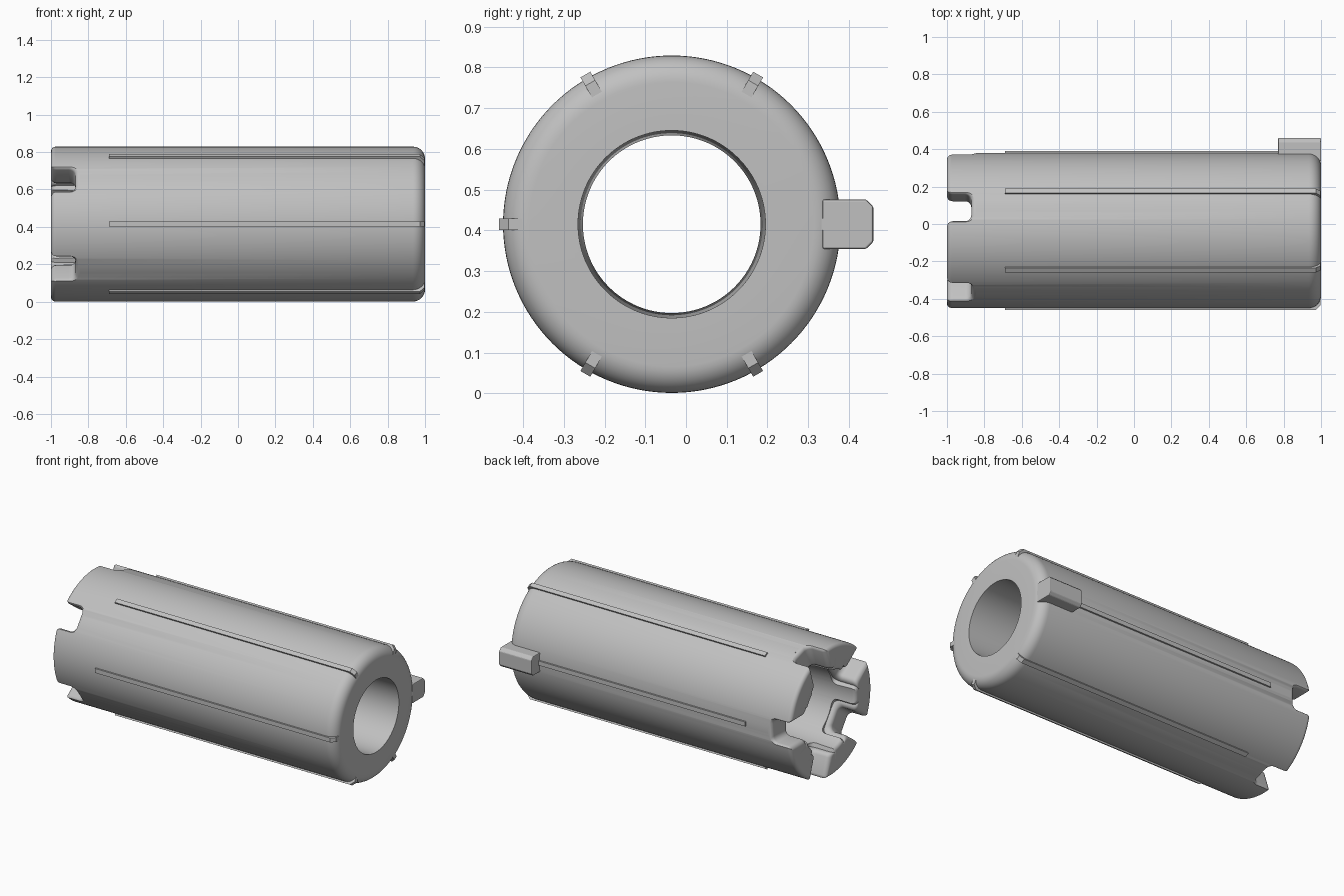
import bpy, bmesh
from math import pi, cos, sin, radians
from mathutils import Vector

cube = bpy.data.objects.get("Cube")
if cube:
    bpy.data.objects.remove(cube, do_unlink=True)

CENTRE = Vector((0, -0.035, 0.415))
R = 0.414

grey = bpy.data.materials.new("plain grey")
grey.use_nodes = True
COLOUR = (0.53, 0.53, 0.53, 1)
grey.diffuse_color = COLOUR
grey.node_tree.nodes["Principled BSDF"].inputs["Base Color"].default_value = COLOUR


def make_object(name, bm):
    bmesh.ops.recalc_face_normals(bm, faces=bm.faces)
    mesh = bpy.data.meshes.new(name)
    bm.to_mesh(mesh)
    bm.free()
    mesh.materials.append(grey)
    obj = bpy.data.objects.new(name, mesh)
    bpy.context.collection.objects.link(obj)
    return obj


def polar(x, radius, tangent, angle):
    """Point from axial, radial and sideways distances at an angle about the tube axis."""
    return CENTRE + Vector((x, radius * cos(angle) - tangent * sin(angle),
                            radius * sin(angle) + tangent * cos(angle)))


def loft(bm, rings, closed=False):
    """Skin a list of point rings, capping the ends unless closed."""
    loops = [[bm.verts.new(p) for p in ring] for ring in rings]
    n = len(loops[0])
    pairs = list(zip(loops, loops[1:]))
    if closed:
        pairs.append((loops[-1], loops[0]))
    for a, b in pairs:
        for i in range(n):
            j = (i + 1) % n
            bm.faces.new((a[i], a[j], b[j], b[i]))
    if not closed:
        bm.faces.new(loops[0])
        bm.faces.new(loops[-1])


def arc(cx, cy, r, start, end, steps=6):
    return [(cx + r * cos(radians(start + (end - start) * i / steps)),
             cy + r * sin(radians(start + (end - start) * i / steps)))
            for i in range(steps + 1)]


# Tube body: closed wall profile (axial, radius) turned about the x axis
BORE = 0.25
profile = (arc(-0.975, R - 0.025, 0.025, 180, 90)
           + arc(0.935, R - 0.065, 0.065, 90, 0, 8)
           + [(1, 0.23), (0, 0.218)]
           + arc(-0.975, BORE + 0.025, 0.025, 270, 180))
SEGMENTS = 128
bm = bmesh.new()
loft(bm, [[polar(x, r, 0, 2 * pi * k / SEGMENTS) for x, r in profile]
          for k in range(SEGMENTS)], closed=True)
body = make_object("tube_body", bm)


# Notch cutters: rounded slots that flare at the inner and outer surfaces
def notch_outline(e):
    w, floor, fillet, flare = 0.075 + e, -0.87 + e, 0.035, 0.03
    half = arc(-1 + flare, w + flare, flare, 180, 270, 5)
    half += arc(floor - fillet, w - fillet, fillet, 90, 0, 5)
    half = [(-1.1, w + flare)] + half
    return half + [(x, -t) for x, t in reversed(half)]


def fillet_steps(start, direction, size, steps=5):
    return [(start + direction * size * sin(radians(90 * i / steps)),
             size * (1 - cos(radians(90 * i / steps)))) for i in range(steps + 1)]


levels = ([(0.21, 0.03)] + fillet_steps(0.28, -1, 0.03)[::-1]
          + fillet_steps(0.388, 1, 0.025) + [(0.5, 0.025)])
bm = bmesh.new()
for k in range(5):
    angle = 2 * pi * k / 5
    loft(bm, [[polar(x, radius, t, angle) for x, t in notch_outline(e)]
              for radius, e in levels])
cutter = make_object("notch_cutter", bm)
cutter.hide_render = True

cut = body.modifiers.new("notches", 'BOOLEAN')
cut.operation = 'DIFFERENCE'
cut.solver = 'EXACT'
cut.object = cutter
bpy.context.view_layer.objects.active = body
bpy.ops.object.select_all(action='DESELECT')
body.select_set(True)
bpy.ops.object.modifier_apply(modifier=cut.name)
bpy.data.objects.remove(cutter, do_unlink=True)
bpy.ops.object.shade_smooth_by_angle(angle=radians(35))

# Six long ribs with a sloped front end
rib_side = [(-0.69, 0.39), (-0.69, 0.424), (0.972, 0.424),
            (0.997, 0.4), (0.997, 0.34), (0.9, 0.34)]
for k in range(6):
    bm = bmesh.new()
    loft(bm, [[polar(x, r, t, k * pi / 3) for x, r in rib_side]
              for t in (-0.014, 0.014)])
    make_object(f"rib_{k + 1}", bm)

# Locating tab at the back of the plain end, with chamfered outer edges
W, TOP, C = 0.061, 0.495, 0.018
tab_section = [(-W, 0.37), (-W, TOP - C), (-W + C, TOP),
               (W - C, TOP), (W, TOP - C), (W, 0.37)]
bm = bmesh.new()
loft(bm, [[polar(x, r, t, 0) for t, r in tab_section] for x in (0.77, 1)])
tab = make_object("locating_tab", bm)
bevel = tab.modifiers.new("soft edges", 'BEVEL')
bevel.width = 0.005
bevel.segments = 2
